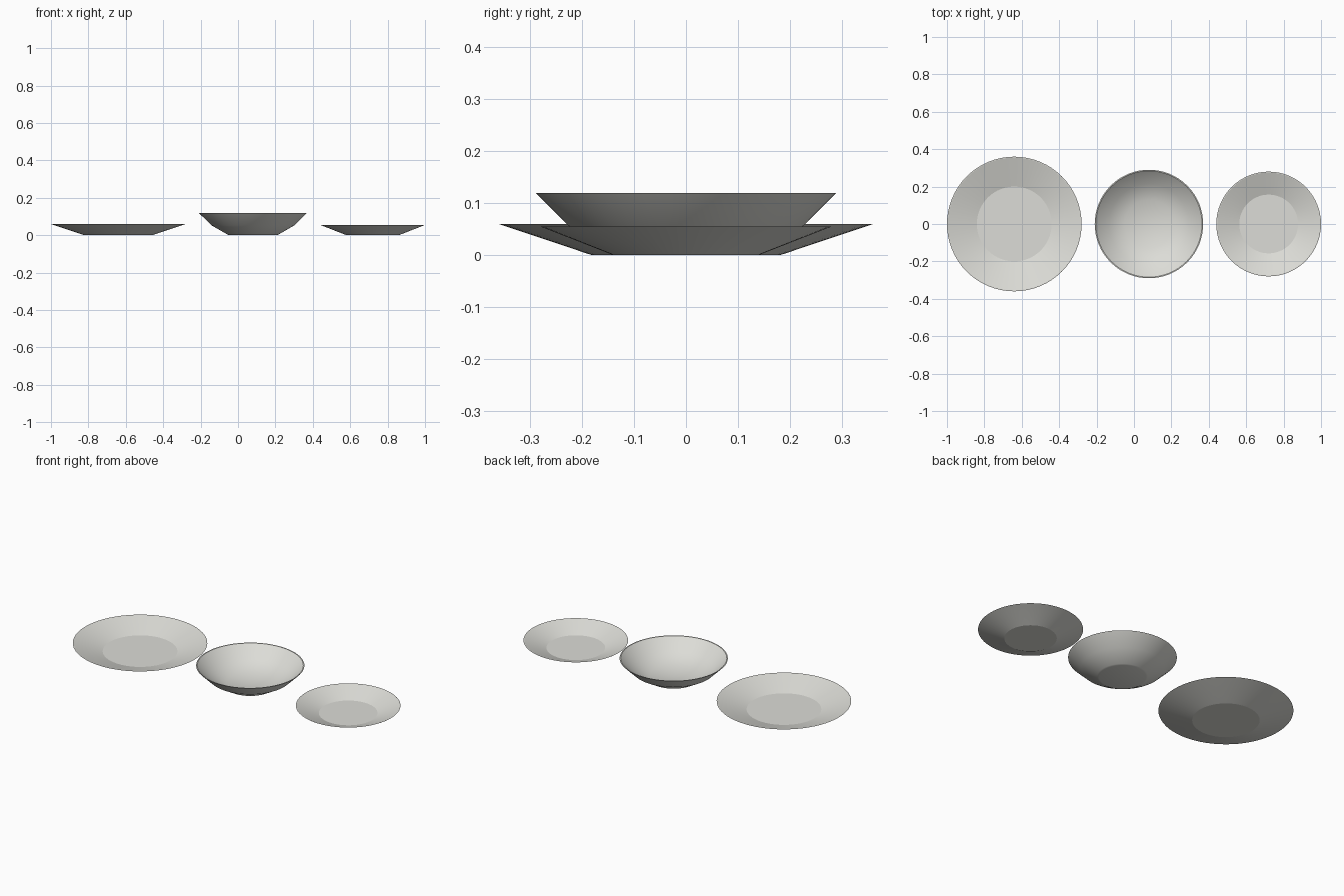
import bpy, bmesh, math

if "Cube" in bpy.data.objects:
    bpy.data.objects.remove(bpy.data.objects["Cube"])

SEGMENTS = 64

glaze = bpy.data.materials.new("warm_grey_glaze")
glaze.diffuse_color = (0.72, 0.72, 0.68, 1)
glaze.use_nodes = True
glaze.node_tree.nodes["Principled BSDF"].inputs["Base Color"].default_value = glaze.diffuse_color


def lathe(name, profile, x, angle):
    """Spin a (radius, height) profile about z; both ends sit on the axis."""
    bm = bmesh.new()
    verts = [bm.verts.new((r, 0, z)) for r, z in profile]
    edges = [bm.edges.new(pair) for pair in zip(verts, verts[1:])]
    bmesh.ops.spin(bm, geom=verts + edges, cent=(0, 0, 0), axis=(0, 0, 1),
                   angle=math.tau, steps=SEGMENTS)
    bmesh.ops.remove_doubles(bm, verts=bm.verts, dist=0.0002)
    bmesh.ops.recalc_face_normals(bm, faces=bm.faces)
    mesh = bpy.data.meshes.new(name)
    bm.to_mesh(mesh)
    bm.free()
    mesh.materials.append(glaze)
    ob = bpy.data.objects.new(name, mesh)
    ob.location.x = x
    bpy.context.collection.objects.link(ob)
    bpy.ops.object.select_all(action='DESELECT')
    ob.select_set(True)
    bpy.context.view_layer.objects.active = ob
    bpy.ops.object.shade_smooth_by_angle(angle=math.radians(angle))


# Shallow plates: flat foot, straight flared wall, thin rim, flat well
lathe("dinner_plate", [(0, 0), (0.18, 0), (0.19, 0.003), (0.36, 0.06),
                       (0.355, 0.06), (0.2, 0.012), (0, 0.012)], -0.64, 12)
lathe("side_plate", [(0, 0), (0.14, 0), (0.147, 0.003), (0.28, 0.055),
                     (0.275, 0.055), (0.157, 0.011), (0, 0.011)], 0.72, 12)

# Bowl: flat foot, faceted outer curve, smoothly rounded inside
lathe("bowl", [(0, 0), (0.125, 0), (0.135, 0.003), (0.222, 0.053), (0.29, 0.12),
               (0.284, 0.12), (0.215, 0.058), (0.13, 0.02), (0, 0.012)], 0.08, 25)
